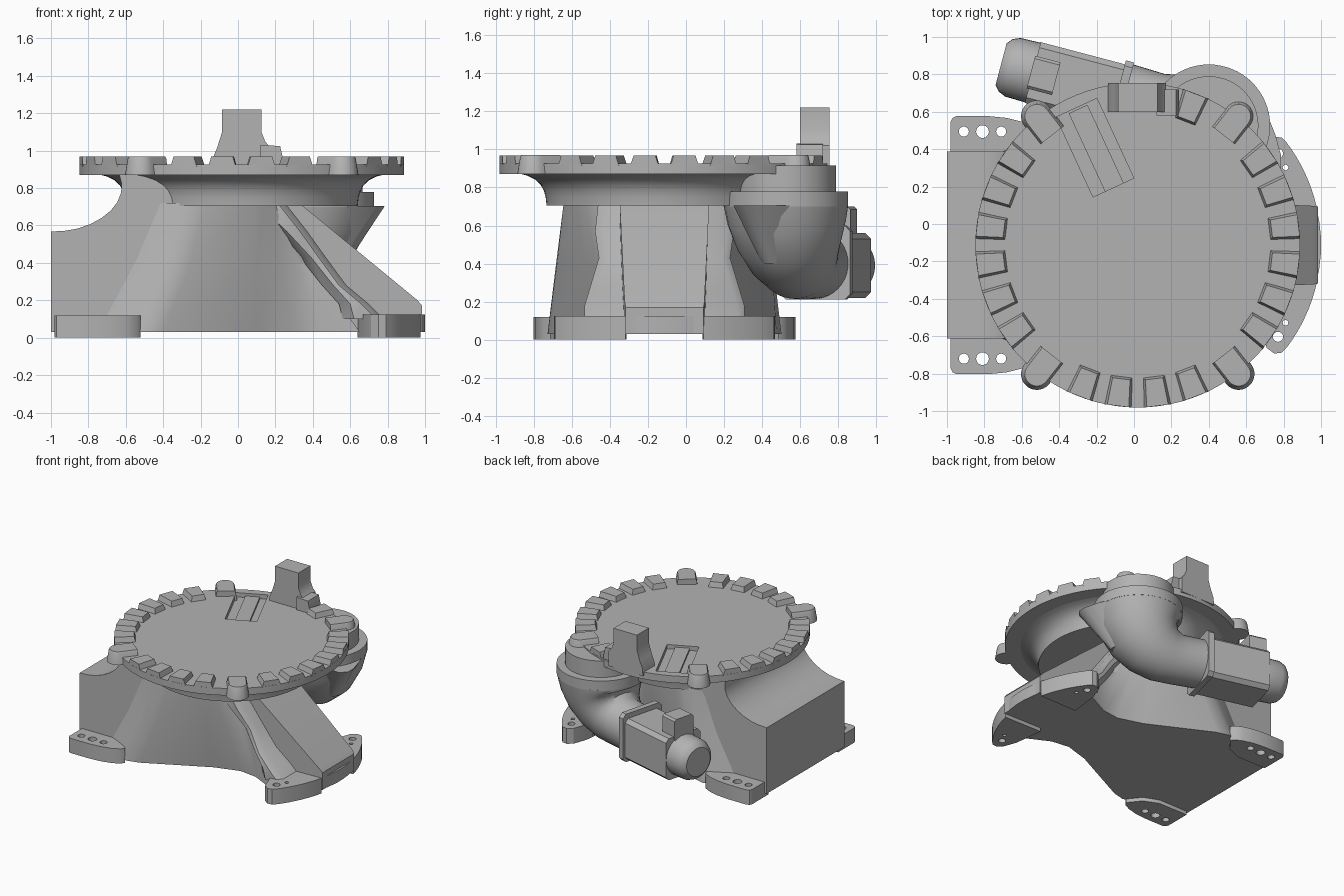
import bpy, bmesh
from math import sin, cos, pi, radians
from mathutils import Vector

if "Cube" in bpy.data.objects:
    bpy.data.objects.remove(bpy.data.objects["Cube"], do_unlink=True)

grey = bpy.data.materials.new("cast_grey")
grey.use_nodes = True
grey.diffuse_color = (0.45, 0.45, 0.45, 1)
grey.node_tree.nodes["Principled BSDF"].inputs["Base Color"].default_value = (0.45, 0.45, 0.45, 1)

CX, CY = 0.02, -0.113    # turntable axis, CY is also the body's mirror plane


def finish(ob, angle=32):
    ob.data.materials.clear()
    ob.data.materials.append(grey)
    bpy.ops.object.select_all(action='DESELECT')
    ob.select_set(True)
    bpy.context.view_layer.objects.active = ob
    bpy.ops.object.shade_smooth_by_angle(angle=radians(angle))
    return ob


def loft(name, rings, angle=32):
    """Skin equal-length rings of points and cap both ends."""
    bm = bmesh.new()
    vs = [[bm.verts.new(p) for p in r] for r in rings]
    n = len(vs[0])
    for a, b in zip(vs, vs[1:]):
        for i in range(n):
            bm.faces.new((a[i], a[(i + 1) % n], b[(i + 1) % n], b[i]))
    bm.faces.new(vs[0][::-1])
    bm.faces.new(vs[-1])
    bmesh.ops.recalc_face_normals(bm, faces=bm.faces)
    me = bpy.data.meshes.new(name)
    bm.to_mesh(me)
    bm.free()
    ob = bpy.data.objects.new(name, me)
    bpy.context.collection.objects.link(ob)
    return finish(ob, angle)


def at_z(outline, z):
    return [(x, y, z) for x, y in outline]


def side_profile(name, prof, y0, y1):
    return loft(name, [[(x, y, z) for x, z in prof] for y in (y0, y1)])


def circle(x, y, r, n=64):
    return [(x + r * cos(2 * pi * i / n), y + r * sin(2 * pi * i / n)) for i in range(n)]


def turned(name, x, y, prof, n=96):
    return loft(name, [at_z(circle(x, y, r, n), z) for r, z in prof])


def mirrored(half):
    """Closed outline from (x, half width) points, mirrored about CY."""
    return [(x, CY - w) for x, w in half] + [(x, CY + w) for x, w in reversed(half)]


def plate(name, outline, holes, z0, z1):
    """Flat plate with cut-through hole outlines."""
    cu = bpy.data.curves.new(name, 'CURVE')
    cu.dimensions, cu.fill_mode = '2D', 'BOTH'
    cu.extrude = (z1 - z0) / 2
    for pts in [outline] + holes:
        sp = cu.splines.new('POLY')
        sp.points.add(len(pts) - 1)
        for p, (x, y) in zip(sp.points, pts):
            p.co = (x, y, 0, 1)
        sp.use_cyclic_u = True
    tmp = bpy.data.objects.new(name + "_curve", cu)
    bpy.context.collection.objects.link(tmp)
    bpy.context.view_layer.update()
    me = bpy.data.meshes.new_from_object(tmp.evaluated_get(bpy.context.evaluated_depsgraph_get()))
    bpy.data.objects.remove(tmp, do_unlink=True)
    ob = bpy.data.objects.new(name, me)
    bpy.context.collection.objects.link(ob)
    ob.location.z = (z0 + z1) / 2
    return finish(ob)


# Turntable: solid lower disc, upper plate with a slanted slot, ridge in the slot
def slot_outline(t0, t1, length):
    out, side, base = Vector((-0.42, 0.907)), Vector((0.907, 0.42)), Vector((-0.11, 0.195))
    return [tuple(base + side * t + out * s) for t, s in ((t0, 0), (t1, 0), (t1, length), (t0, length))]


turned("turntable_disc", CX, CY, [(0.868, 0.87), (0.868, 0.892)])
plate("turntable_top", circle(CX, CY, 0.868, 96), [slot_outline(-0.12, 0.12, 0.47)], 0.892, 0.927)
ridge = slot_outline(-0.05, 0.06, 0.46)
loft("slot_ridge", [at_z(ridge, 0.89), at_z(ridge, 0.91)])

# Flared neck under the disc
turned("flared_neck", CX, CY, [(0.62, 0.705), (0.625, 0.75), (0.635, 0.785), (0.652, 0.815),
                               (0.68, 0.842), (0.72, 0.862), (0.76, 0.872)])

# Rim teeth: four at front, six at each side, one at the back
tooth_angles = [270 + a for a in (-21, -7, 7, 21)] + [69]
tooth_angles += [m + a for m in (0, 180) for a in (-35, -21, -7, 7, 21, 35)]
for k, deg in enumerate(tooth_angles):
    u = Vector((cos(radians(deg)), sin(radians(deg))))
    v = Vector((-u.y, u.x))

    def tooth_ring(r0, w0, r1, w1, z):
        c = Vector((CX, CY))
        return at_z([c + u * r + v * w for r, w in ((r0, -w0), (r1, -w1), (r1, w1), (r0, w0))], z)
    loft(f"rim_tooth_{k}", [tooth_ring(0.705, 0.06, 0.866, 0.075, 0.915),
                            tooth_ring(0.72, 0.047, 0.866, 0.058, 0.968)])

# Rounded lugs on the diagonals of the rim
for sx in (-1, 1):
    for sy in (-1, 1):
        u = Vector((sx * 0.54, sy * 0.69)).normalized()
        v = Vector((-u.y, u.x))

        def lug_ring(r, z):
            arc = [(cos(a) * r, sin(a) * r) for a in (pi * i / 14 - pi / 2 for i in range(15))]
            pts = [(-0.13, -r)] + arc + [(-0.13, r)]
            return at_z([Vector((CX, CY)) + u * (0.875 + a) + v * b for a, b in pts], z)
        loft(f"rim_lug_{'left' if sx > 0 else 'right'}_{'back' if sy > 0 else 'front'}",
             [lug_ring(0.085, 0.87), lug_ring(0.07, 0.96), lug_ring(0.064, 0.97)])

# Tall stop block at the back of the disc
side_profile("stop_block", [(-0.14, 0.9), (-0.135, 0.96), (-0.11, 1.02), (-0.085, 1.1), (-0.085, 1.22),
                            (0.125, 1.22), (0.125, 1.1), (0.145, 1.05), (0.17, 1.02), (0.17, 0.9)], 0.6, 0.755)
side_profile("stop_block_step", [(0.12, 0.9), (0.12, 1.03), (0.225, 1.025), (0.24, 0.96), (0.24, 0.9)], 0.58, 0.72)

# Rear housing with a scooped top
side_profile("box_housing", [(-1, 0.03), (-1, 0.568), (-0.93, 0.571), (-0.86, 0.583), (-0.79, 0.607), (-0.73, 0.64),
                             (-0.68, 0.68), (-0.645, 0.725), (-0.625, 0.775), (-0.622, 0.82), (-0.635, 0.872),
                             (-0.3, 0.872), (-0.3, 0.03)], CY - 0.5, CY + 0.5)

# Main body: tapers towards the leg and leans in slightly
low = [(-0.75, 0.5), (-0.58, 0.59), (-0.5, 0.615), (-0.4, 0.59), (0.1, 0.34), (0.3, 0.28), (0.45, 0.3), (0.65, 0.4)]
mid = [(-0.55, 0.5), (-0.4, 0.56), (-0.33, 0.57), (-0.25, 0.565), (0.1, 0.42), (0.22, 0.36), (0.32, 0.31), (0.4, 0.28)]
top = [(-0.45, 0.49), (-0.34, 0.52), (-0.26, 0.53), (-0.18, 0.53), (0.08, 0.46), (0.14, 0.42), (0.19, 0.37), (0.22, 0.3)]
loft("main_body", [at_z(mirrored(o), z) for o, z in ((low, 0.03), (mid, 0.4), (top, 0.72))], 40)

# Sloping leg, narrowing slightly downwards, and its flanking webs
leg = [(0.1, 0.03, 0.235), (0.1, 0.71, 0.235), (0.34, 0.71, 0.235), (0.96, 0.2, 0.21), (0.985, 0.17, 0.205), (0.985, 0.03, 0.205)]
loft("sloping_leg", [[(x, CY + s * w, z) for x, z, w in leg] for s in (-1, 1)])
loft("leg_webs", [at_z(mirrored([(x0, w - 0.06), (x0 + 0.06, w), (x1, w), (x1 + 0.04, w - 0.04)]), z)
                  for x0, x1, w, z in ((0.56, 0.74, 0.42, 0.1), (0.54, 0.66, 0.42, 0.18), (0.45, 0.54, 0.39, 0.28),
                                       (0.33, 0.43, 0.345, 0.43), (0.2, 0.33, 0.365, 0.57), (0.05, 0.22, 0.35, 0.71))], 40)

# Feet, mirrored front and back
arc = [(0.09 + 0.91 * cos(radians(a)), 0.91 * sin(radians(a))) for a in range(13, 38, 3)]
pad = arc + [(0.79, 0.575), (0.75, 0.58), (0.71, 0.55), (0.67, 0.44), (0.64, 0.2)]
lug = [(-0.98, 0.45), (-0.98, 0.66), (-0.97, 0.68), (-0.95, 0.69), (-0.78, 0.69), (-0.68, 0.68), (-0.6, 0.66),
       (-0.54, 0.63), (-0.52, 0.6), (-0.6, 0.5), (-0.72, 0.45)]
for s, tag in ((-1, "front"), (1, "back")):
    plate(f"leg_foot_{tag}", [(x, CY + s * w) for x, w in pad],
          [circle(0.77, CY + s * 0.49, 0.027, 20), circle(0.81, CY + s * 0.415, 0.015, 20)], 0, 0.125)
    plate(f"housing_foot_{tag}", [(x, CY + s * w) for x, w in lug],
          [circle(x, CY + s * 0.607, r, 20) for x, r in ((-0.91, 0.027), (-0.81, 0.034), (-0.71, 0.027))], 0, 0.12)
bridge = mirrored([(0.64, 0.22), (0.97, 0.22), (0.99, 0.13), (1.0, 0.04)])
loft("leg_foot_bridge", [at_z(bridge, 0.03), at_z(bridge, 0.125)])

# Drive elbow: drum, collar, and a bowl that bends towards the motor
EX, EY = 0.4, 0.525
turned("drive_drum", EX, EY, [(0.265, 0.76), (0.265, 0.915)], 64)
turned("drive_collar", EX, EY, [(0.328, 0.7), (0.328, 0.78)], 64)
d = Vector((-0.967, 0.255, 0))
n = Vector((0.255, 0.967, 0))
up = Vector((0, 0, 1))
rings = []
for s, z, r, bend in ((0, 0.705, 0.328, 0), (0.02, 0.62, 0.312, 12), (0.06, 0.54, 0.285, 32), (0.12, 0.47, 0.25, 52),
                      (0.2, 0.42, 0.215, 72), (0.3, 0.4, 0.19, 90), (0.5, 0.4, 0.185, 90)):
    across = d * cos(radians(bend)) + up * sin(radians(bend))
    c = Vector((EX, EY, z)) + d * s + n * (0.03 * s / 0.5)
    rings.append([c + across * (r * a) + n * (r * b) for a, b in circle(0, 0, 1, 40)])
loft("drive_elbow", rings, 45)
# Conical lip that joins the bowl to the neck
loft("elbow_lip", [at_z([(0.4, 0.26), (0.74, 0.25), (0.785, 0.3), (0.785, 0.37), (0.755, 0.48), (0.67, 0.69), (0.4, 0.65)], 0.705),
                   at_z([(0.4, 0.4), (0.54, 0.4), (0.575, 0.42), (0.585, 0.45), (0.58, 0.5), (0.52, 0.58), (0.4, 0.56)], 0.4)], 50)


# Motor laid along the elbow axis
def motor_ring(s, pts, z):
    return [d * s + n * (0.645 + t) + up * (z + h) for t, h in pts]


def motor_block(name, s0, s1, a, b, c, z):
    quarter = [(a, b - c), (a - c, b)]
    pts = [(a, c - b)] + quarter + [(c - a, b), (-a, b - c), (-a, c - b), (c - a, -b), (a - c, -b)]
    loft(name, [motor_ring(s, pts, z) for s in (s0, s1)])


motor_block("motor_flange", 0.22, 0.265, 0.19, 0.195, 0.03, 0.405)
motor_block("motor_body", 0.265, 0.73, 0.168, 0.17, 0.03, 0.39)
loft("motor_end_cap", [motor_ring(s, circle(0, 0, r, 32), 0.39) for s, r in
                       ((0.72, 0.165), (0.84, 0.162), (0.88, 0.145), (0.905, 0.115))])
motor_block("motor_connector", 0.6, 0.74, 0.09, 0.09, 0.015, 0.61)
